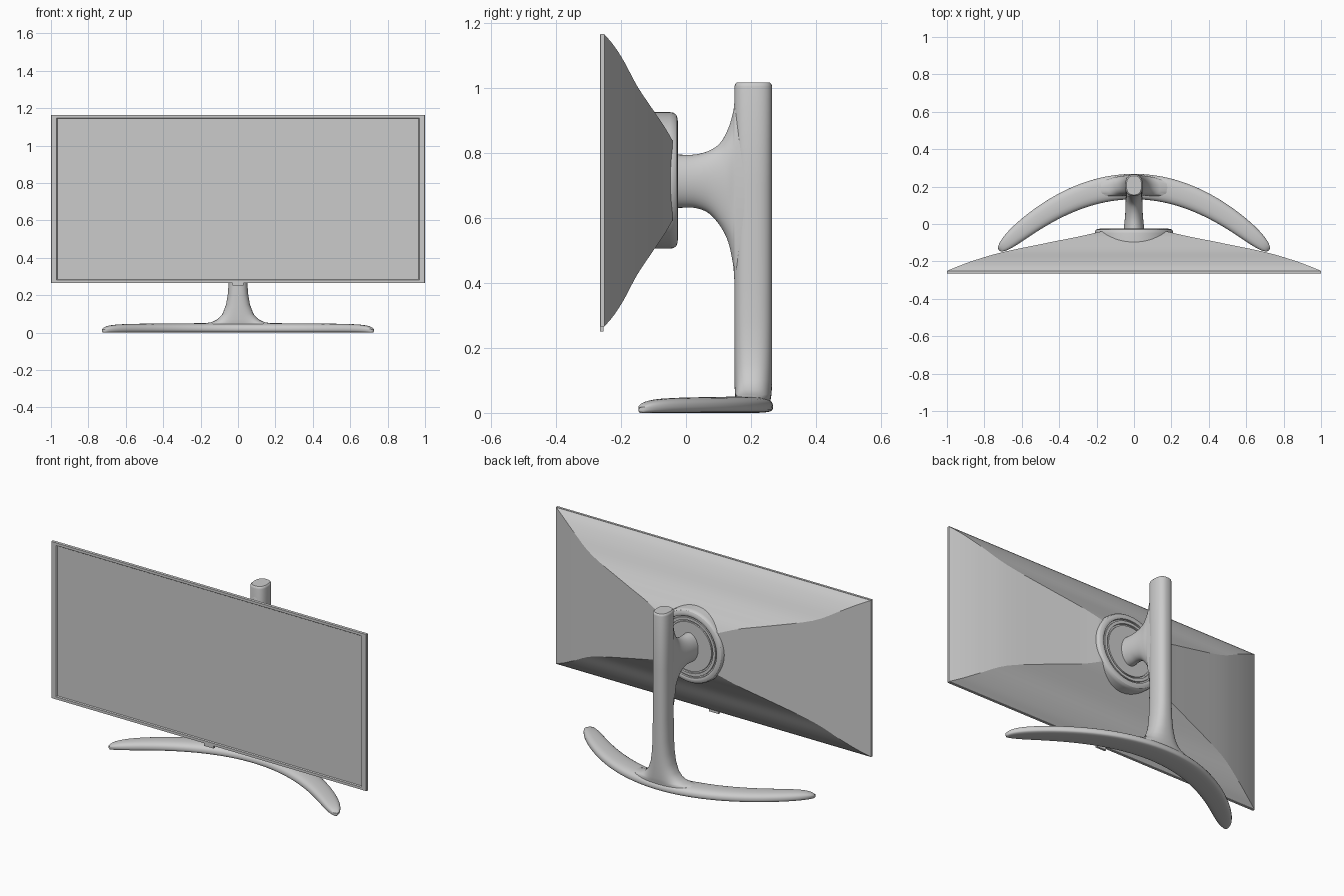
import bpy, bmesh, math

if "Cube" in bpy.data.objects:
    bpy.data.objects.remove(bpy.data.objects["Cube"])

grey = bpy.data.materials.new("plain grey")
grey.diffuse_color = (0.6, 0.6, 0.6, 1)
grey.use_nodes = True
grey.node_tree.nodes["Principled BSDF"].inputs["Base Color"].default_value = grey.diffuse_color
CZ = 0.715                      # height of the panel centre
pi = math.pi


def finish(bm, name, angle=30):
    bmesh.ops.recalc_face_normals(bm, faces=bm.faces)
    me = bpy.data.meshes.new(name)
    bm.to_mesh(me)
    bm.free()
    ob = bpy.data.objects.new(name, me)
    bpy.context.collection.objects.link(ob)
    me.materials.append(grey)
    bpy.ops.object.select_all(action='DESELECT')
    bpy.context.view_layer.objects.active = ob
    ob.select_set(True)
    bpy.ops.object.shade_smooth_by_angle(angle=math.radians(angle))
    return ob


def loft(name, rings, angle=30):
    """Skin closed rings of equal length and cap both ends."""
    bm = bmesh.new()
    rows = [[bm.verts.new(p) for p in r] for r in rings]
    n = len(rows[0])
    for a, b in zip(rows, rows[1:]):
        for i in range(n):
            j = (i + 1) % n
            bm.faces.new((a[i], a[j], b[j], b[i]))
    bm.faces.new(rows[0])
    bm.faces.new(rows[-1])
    return finish(bm, name, angle)


def rect(hx, hz, y, cz=CZ):
    return [(sx * hx, y, cz + sz * hz) for sx, sz in ((-1, -1), (1, -1), (1, 1), (-1, 1))]


def spline(keys, t):
    """Catmull-Rom through rows of values, t from 0 to 1."""
    n = len(keys) - 1
    i = min(int(t * n), n - 1)
    f = t * n - i
    k = [keys[max(0, min(n, i + d))] for d in (-1, 0, 1, 2)]
    return [0.5 * (2 * b + (c - a) * f + (2 * a - 5 * b + 4 * c - d) * f * f
                   + (3 * b - a - 3 * c + d) * f ** 3) for a, b, c, d in zip(*k)]


# Frame with a recessed screen
loft("screen_frame", [rect(0.965, 0.430, -0.259), rect(0.97, 0.434, -0.265),
                      rect(0.998, 0.449, -0.265), rect(1.0, 0.45, -0.263),
                      rect(1.0, 0.45, -0.25)], 20)

# Tapered rear shell: half width, half height, depth
shell = [(0.998, 0.448, -0.25), (0.93, 0.415, -0.222), (0.84, 0.365, -0.19),
         (0.70, 0.290, -0.15), (0.46, 0.215, -0.10), (0.29, 0.165, -0.066),
         (0.18, 0.122, -0.041)]
rings = []
for i in range(25):
    hx, hz, y = spline(shell, i / 24)
    rings.append(rect(hx, hz, y))
loft("rear_shell", rings, 20)

# Round mount with two thin grooves
prof = [(0.21, -0.14), (0.21, -0.05), (0.208, -0.038), (0.202, -0.030), (0.192, -0.026),
        (0.180, -0.025), (0.175, -0.027), (0.174, -0.036), (0.167, -0.036), (0.166, -0.029),
        (0.150, -0.029), (0.149, -0.038), (0.141, -0.038), (0.140, -0.031), (0.05, -0.031)]
loft("round_mount", [[(r * math.cos(2 * pi * k / 64), y, CZ + r * math.sin(2 * pi * k / 64))
                      for k in range(64)] for r, y in prof])

# Neck flaring into the column: depth, bottom, top, half width
neck = [(-0.035, 0.630, 0.795, 0.056), (-0.01, 0.631, 0.794, 0.053), (0.03, 0.630, 0.795, 0.049),
        (0.07, 0.614, 0.806, 0.046), (0.105, 0.575, 0.830, 0.045), (0.13, 0.525, 0.875, 0.045),
        (0.145, 0.455, 0.925, 0.044), (0.155, 0.38, 0.97, 0.044), (0.20, 0.36, 0.98, 0.045)]
rings = []
for i in range(33):
    y, b, t, w = spline(neck, i / 32)
    rings.append([(w * math.cos(2 * pi * k / 40), y, (b + t) / 2 + (t - b) / 2 * math.sin(2 * pi * k / 40))
                  for k in range(40)])
loft("neck", rings, 40)

# Column: height, half width, half depth; base sweeps outward along the foot
col = [(0.02, 0.24, 0.052), (0.047, 0.20, 0.054), (0.056, 0.14, 0.056), (0.072, 0.108, 0.057),
       (0.10, 0.083, 0.058), (0.15, 0.064, 0.058), (0.21, 0.054, 0.058), (0.28, 0.049, 0.058),
       (0.40, 0.047, 0.058), (0.70, 0.047, 0.058), (1.003, 0.047, 0.058),
       (1.011, 0.045, 0.056), (1.016, 0.040, 0.051)]
rings = []
for z, w, d in col:
    ring = []
    for k in range(48):
        a = 2 * pi * k / 48
        c, s = math.cos(a), math.sin(a)
        e = 0.8                 # rounded-rectangle section
        x = w * math.copysign(abs(c) ** e, c)
        y = d * math.copysign(abs(s) ** e, s)
        ring.append((x, 0.207 + y - 0.66 * x * x, z))
    rings.append(ring)
loft("column", rings, 40)

# Crescent foot: flat underside, domed top, rounded tips
rings = []
N = 64
for i in range(N + 1):
    u = -math.cos(pi * i / N)
    x = 0.722 * u
    tip = max(1 - abs(u) ** 16, 0.0) ** 0.5
    cy = 0.2 - 0.655 * x * x
    slope = -1.31 * x
    L = math.hypot(1, slope)
    hw = (0.068 * (1 - 0.38 * u * u)) * max(tip, 0.03)
    h = (0.051 - 0.006 * u * u) * max(tip, 0.05) ** 0.7
    ring = []
    for k in range(24):
        a = 2 * pi * k / 24
        c, s = math.cos(a), math.sin(a)
        off = hw * math.copysign(abs(c) ** 0.75, c)
        z = 0.018 + (h - 0.018) * abs(s) ** 0.8 if s >= 0 else 0.018 - 0.018 * abs(s) ** 0.5
        if h < 0.018:
            z = max(z, 0.006)
        ring.append((x - off * slope / L, cy + off / L, z))
    rings.append(ring)
loft("foot", rings, 50)

# Small button under the lower edge
loft("power_button", [rect(0.03, 0.009, -0.265, 0.260), rect(0.03, 0.009, -0.253, 0.260)])
